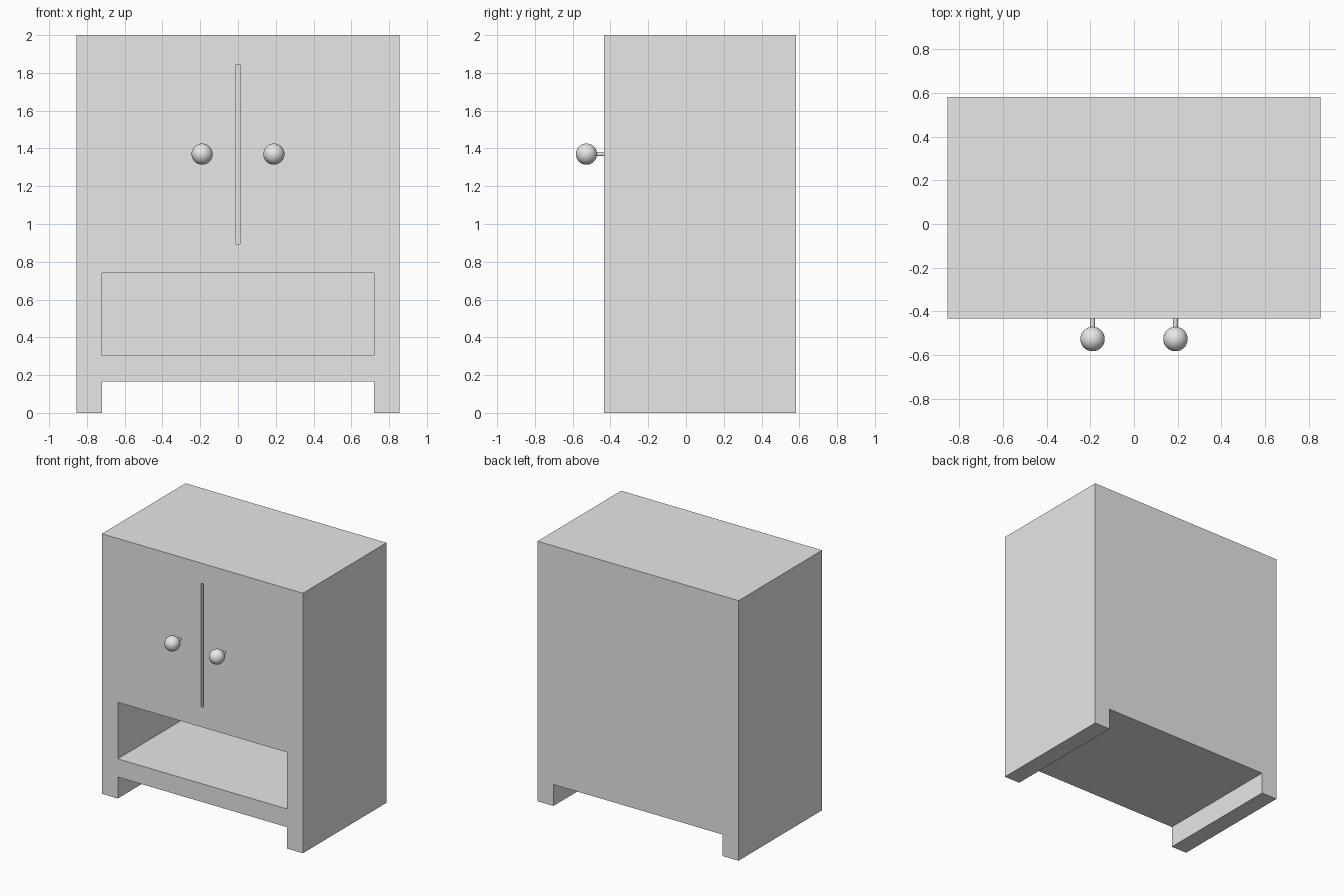
import bpy
import math

FRONT, BACK = -0.433, 0.583
HALF_W, INNER_W = 0.855, 0.72
WALL = 0.135

cube = bpy.data.objects.get("Cube")
if cube:
    bpy.data.objects.remove(cube, do_unlink=True)

grey = bpy.data.materials.new("light_grey")
grey.use_nodes = True
colour = (0.8, 0.8, 0.8, 1)
grey.diffuse_color = colour
grey.node_tree.nodes["Principled BSDF"].inputs["Base Color"].default_value = colour


def box(name, x, y, z):
    """Box from (min, max) pairs on each axis."""
    spans = (x, y, z)
    bpy.ops.mesh.primitive_cube_add(size=1, location=[(a + b) / 2 for a, b in spans])
    ob = bpy.context.object
    ob.name = name
    ob.scale = [b - a for a, b in spans]
    bpy.ops.object.transform_apply(location=False, rotation=False, scale=True)
    ob.data.materials.append(grey)
    return ob


def cut(target, name, x, y, z):
    """Subtract a hidden box from the target."""
    cutter = box(name, x, y, z)
    cutter.hide_render = True
    mod = target.modifiers.new(name, "BOOLEAN")
    mod.operation = "DIFFERENCE"
    mod.solver = "EXACT"
    mod.object = cutter
    bpy.context.view_layer.objects.active = target
    bpy.ops.object.modifier_apply(modifier=name)
    bpy.data.objects.remove(cutter, do_unlink=True)


# Carcass: leg gap right through, open shelf and cupboard hollowed from the front
inner = (-INNER_W, INNER_W)
hollow = (FRONT - 0.1, BACK - WALL)
body = box("cabinet_body", (-HALF_W, HALF_W), (FRONT, BACK), (0, 2))
cut(body, "leg_gap", inner, (FRONT - 0.1, BACK + 0.1), (-0.1, 0.165))
cut(body, "open_shelf", inner, hollow, (0.305, 0.74))
cut(body, "cupboard", inner, hollow, (0.895, 1.845))

# Flush doors with a narrow gap between them, each with a round knob
for side, s in (("left", 1), ("right", -1)):
    edges = sorted((s * 0.01, s * INNER_W))
    box(side + "_door", edges, (FRONT, FRONT + 0.1), (0.895, 1.845))

    bpy.ops.mesh.primitive_cylinder_add(vertices=32, radius=0.011, depth=0.12,
                                        location=(s * 0.19, FRONT - 0.04, 1.37),
                                        rotation=(math.pi / 2, 0, 0))
    stem = bpy.context.object
    stem.name = side + "_knob_stem"
    bpy.ops.mesh.primitive_uv_sphere_add(segments=32, ring_count=16, radius=0.056,
                                         location=(s * 0.19, -0.527, 1.37))
    knob = bpy.context.object
    knob.name = side + "_knob"
    for ob in (stem, knob):
        ob.data.materials.append(grey)
        bpy.ops.object.select_all(action="DESELECT")
        ob.select_set(True)
        bpy.context.view_layer.objects.active = ob
        bpy.ops.object.shade_smooth_by_angle(angle=math.radians(30))
